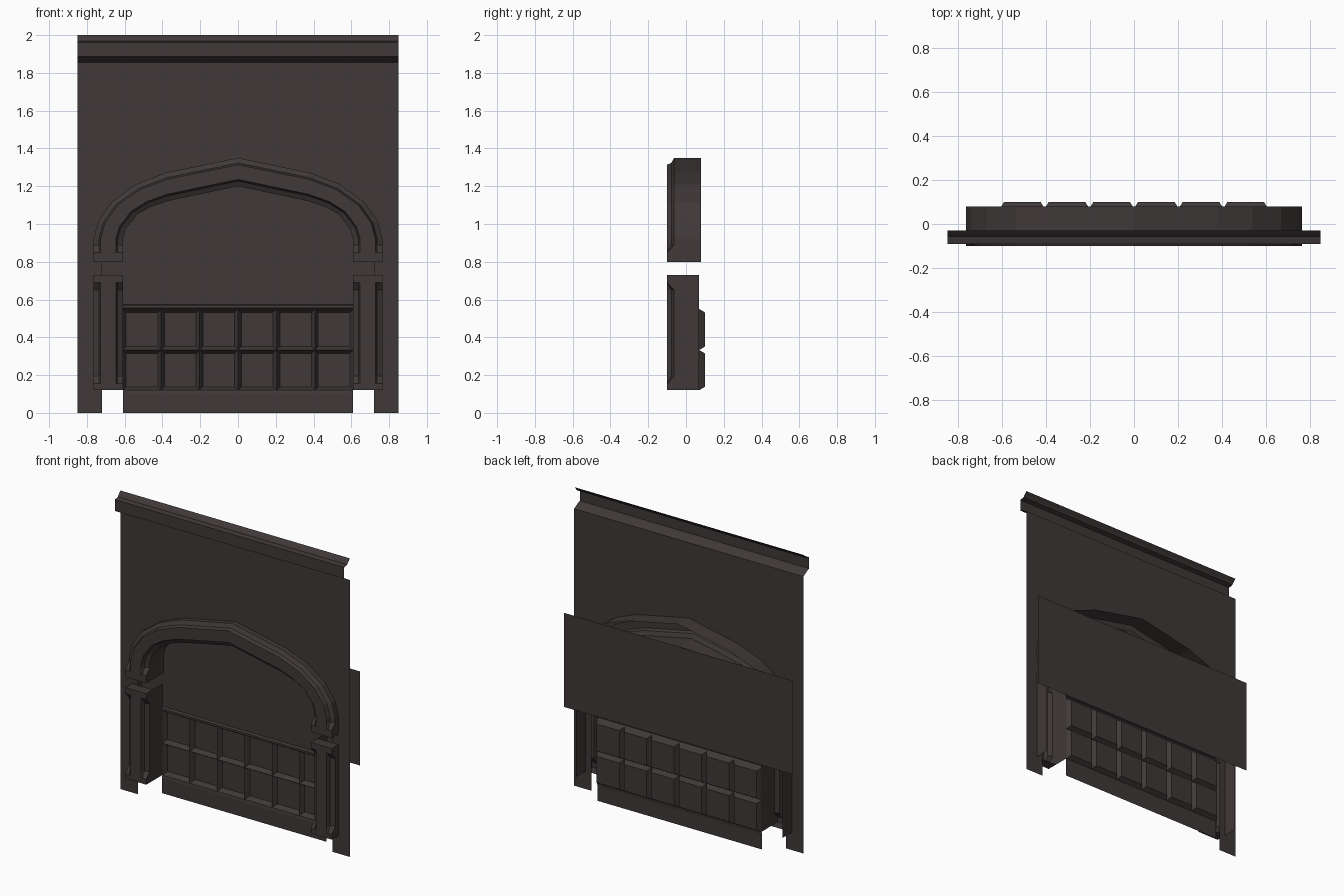
import bpy, bmesh

if "Cube" in bpy.data.objects:
    bpy.data.objects.remove(bpy.data.objects["Cube"])

stone = bpy.data.materials.new("dark_brown_stone")
stone.diffuse_color = (0.05, 0.04, 0.04, 1)
stone.use_nodes = True
stone.node_tree.nodes["Principled BSDF"].inputs["Base Color"].default_value = stone.diffuse_color

WALL_Y = -0.03     # plane of the main wall
FRONT_Y = -0.10    # front of the surround


def make(name, polys):
    """Flat-shaded object from a list of polygons; open sheets face the front."""
    bm = bmesh.new()
    for poly in polys:
        bm.faces.new([bm.verts.new(p) for p in poly])
    bmesh.ops.remove_doubles(bm, verts=bm.verts, dist=0.0002)
    bm.normal_update()
    me = bpy.data.meshes.new(name)
    bm.to_mesh(me)
    bm.free()
    me.materials.append(stone)
    ob = bpy.data.objects.new(name, me)
    bpy.context.collection.objects.link(ob)
    return ob


def rect(x0, x1, z0, z1, y):
    return [(x0, y, z0), (x1, y, z0), (x1, y, z1), (x0, y, z1)]


def extrude_x(points, x0, x1):
    """Sweep a (y, z) profile, listed bottom to top, along x."""
    return [[(x0, *a), (x1, *a), (x1, *b), (x0, *b)]
            for a, b in zip(points, points[1:])]


def lerp(a, b, t):
    return a + (b - a) * t


def moulding(stations, back_y):
    """Open-backed chamfered bar: stations are (outer xz, inner xz, chamfered?)."""
    rings = []
    for o, i, cut in stations:
        prof = [(0, back_y), (0, -0.063), (0.18, -0.078), (0.24, FRONT_Y),
                (0.76, FRONT_Y), (0.82, -0.078), (1, -0.063), (1, back_y)]
        ring = []
        for k, (t, y) in enumerate(prof):
            if not cut and 0 < k < 7:
                y = FRONT_Y
            ring.append((lerp(o[0], i[0], t), y, lerp(o[1], i[1], t)))
        rings.append(ring)
    polys = []
    for r, s in zip(rings, rings[1:]):
        for k in range(7):
            polys.append([r[k], r[k + 1], s[k + 1], s[k]])
    # end plates in front of the wall
    for ring, flip in ((rings[0], True), (rings[-1], False)):
        a, b = ring[1], ring[6]
        cap = [a, b, (b[0], WALL_Y, b[2]), (a[0], WALL_Y, a[2])]
        polys.append(cap[::-1] if flip else cap)
    return polys


# Four-centred arch: left half of outer and inner curves (x, z), then mirrored
half = [((-0.765, 0.80), (-0.61, 0.80), 0), ((-0.765, 0.85), (-0.61, 0.85), 0),
        ((-0.765, 0.89), (-0.61, 0.89), 1), ((-0.765, 0.92), (-0.61, 0.92), 1),
        ((-0.74, 1.015), (-0.593, 0.975), 1), ((-0.67, 1.115), (-0.535, 1.05), 1),
        ((-0.54, 1.21), (-0.465, 1.09), 1), ((-0.38, 1.272), (-0.37, 1.122), 1)]
mirrored = [((-o[0], o[1]), (-i[0], i[1]), c) for o, i, c in reversed(half)]
arch = half + [((0, 1.35), (0, 1.20), 1)] + mirrored
make("arch_surround", moulding(arch, 0.08))

# Jamb posts with stopped chamfers
post_steps = [(0.12, 0), (0.155, 0), (0.195, 1), (0.65, 1), (0.69, 0), (0.73, 0)]
for side, name in ((-1, "left_post"), (1, "right_post")):
    post = [((side * 0.765, z), (side * 0.61, z), c) for z, c in post_steps]
    polys = moulding(post, 0.07)
    if side > 0:
        polys = [p[::-1] for p in polys]
    make(name, polys)

# Wall sheet with an arched opening hidden behind the surround
opening = [(lerp(o[0], i[0], 0.29), lerp(o[1], i[1], 0.29)) for o, i, c in arch]
opening = [(-0.72, 0.0)] + opening + [(0.72, 0.0)]
wall = []
TOP = 1.85
n = len(opening)
for k in range(2, n - 3):          # strips above the arch
    (xa, za), (xb, zb) = opening[k], opening[k + 1]
    if xb - xa > 0.001:
        wall.append([(xa, WALL_Y, za), (xb, WALL_Y, zb),
                     (xb, WALL_Y, TOP), (xa, WALL_Y, TOP)])
wall.append(rect(-0.85, -0.72, 0, TOP, WALL_Y))
wall.append(rect(0.72, 0.85, 0, TOP, WALL_Y))
make("wall", wall)

# Cornice (y, z) profile, open at the ends
cornice = [(WALL_Y, 1.855), (-0.06, 1.872), (-0.07, 1.879), (-0.09, 1.886),
           (-0.09, 1.962), (-0.058, 1.968), (-0.052, 1.977), (-0.045, 1.985), (WALL_Y, 2.0)]
make("cornice", extrude_x([(WALL_Y, TOP)] + cornice, -0.85, 0.85))

# Plain panel behind the arch
make("back_panel", [rect(-0.85, 0.85, 0.57, 1.20, 0.08)])

# Lower panelling: sunken tiles divided by V-shaped ribs
tiles = []
rows = [(0.12, 0.333), (0.333, 0.55)]
w, b = 1.22 / 6, 0.018
for c in range(6):
    x0 = -0.61 + c * w
    for z0, z1 in rows:
        rim = rect(x0, x0 + w, z0, z1, 0.07)
        sunk = rect(x0 + b, x0 + w - b, z0 + b, z1 - b, 0.10)
        tiles.append(sunk)
        for k in range(4):
            j = (k + 1) % 4
            tiles.append([rim[k], rim[j], sunk[j], sunk[k]])
make("tile_panelling", tiles)

# Rail above the tiles and skirting board below
make("panel_rail", extrude_x([(0.07, 0.55), (0.06, 0.556), (0.06, 0.57), (0.08, 0.575)], -0.61, 0.61))
make("skirting_board", extrude_x([(0.067, 0.0), (0.067, 0.1), (0.07, 0.12)], -0.61, 0.61))
